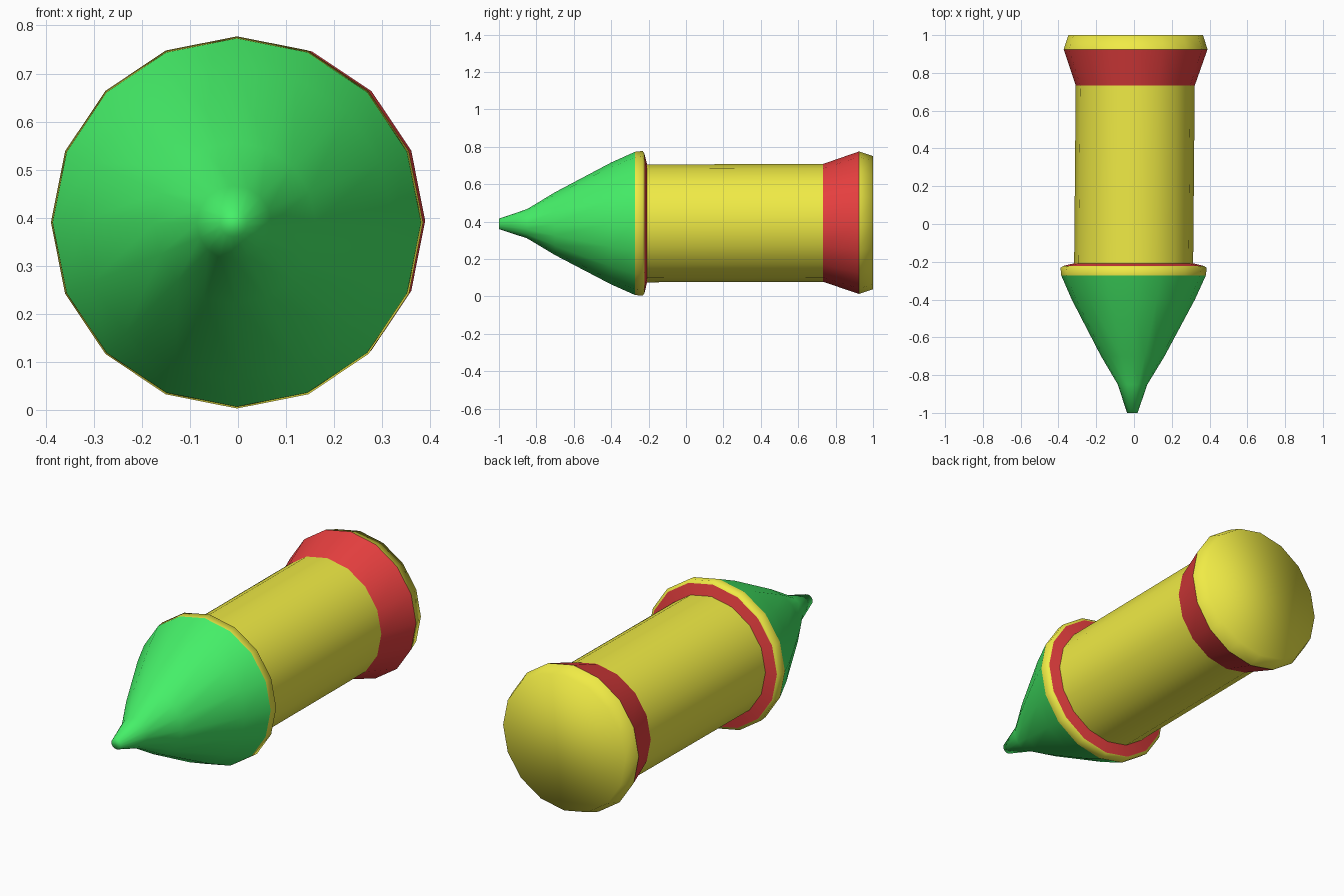
import bpy, bmesh, math

if "Cube" in bpy.data.objects:
    bpy.data.objects.remove(bpy.data.objects["Cube"])

SIDES = 16


def material(name, rgb):
    m = bpy.data.materials.new(name)
    m.diffuse_color = (*rgb, 1)
    m.use_nodes = True
    m.node_tree.nodes["Principled BSDF"].inputs["Base Color"].default_value = m.diffuse_color
    return m


GREEN = material("green", (0.06, 0.87, 0.14))
YELLOW = material("yellow", (0.87, 0.83, 0.06))
RED = material("red", (0.8, 0.05, 0.05))


def lathe(name, profile, mat, front_cap=False, back_cap=False):
    """Turn (y, radius) points around the slightly tilted long axis."""
    bm = bmesh.new()
    rings = []
    for y, r in profile:
        cx, cz = 0.009 * y, 0.391 + 0.003 * y
        angles = [2 * math.pi * i / SIDES for i in range(SIDES)]
        rings.append([bm.verts.new((cx + r * math.cos(a), y, cz + r * math.sin(a)))
                      for a in angles])
    for a, b in zip(rings, rings[1:]):
        for j in range(SIDES):
            k = (j + 1) % SIDES
            bm.faces.new((a[j], b[j], b[k], a[k]))
    if front_cap:
        bm.faces.new(rings[0])
    if back_cap:
        bm.faces.new(rings[-1][::-1])
    for f in bm.faces:
        f.smooth = True
    mesh = bpy.data.meshes.new(name)
    bm.to_mesh(mesh)
    bm.free()
    mesh.materials.append(mat)
    obj = bpy.data.objects.new(name, mesh)
    bpy.context.collection.objects.link(obj)
    return obj


# Pointed nose
lathe("nose_cone", [(-1, 0.028), (-0.85, 0.078), (-0.7, 0.168),
                    (-0.4, 0.326), (-0.272, 0.383)], GREEN, front_cap=True)
# Rim behind the nose and the red shoulder down to the body
lathe("nose_rim", [(-0.272, 0.383), (-0.232, 0.387), (-0.222, 0.372)], YELLOW)
lathe("nose_shoulder", [(-0.222, 0.372), (-0.208, 0.315)], RED)
# Main tube
lathe("body", [(-0.208, 0.315), (0.733, 0.315)], YELLOW)
# Flared tail and its bevelled end
lathe("tail_flare", [(0.733, 0.315), (0.925, 0.381)], RED)
lathe("tail_cap", [(0.925, 0.381), (1, 0.356)], YELLOW, back_cap=True)
